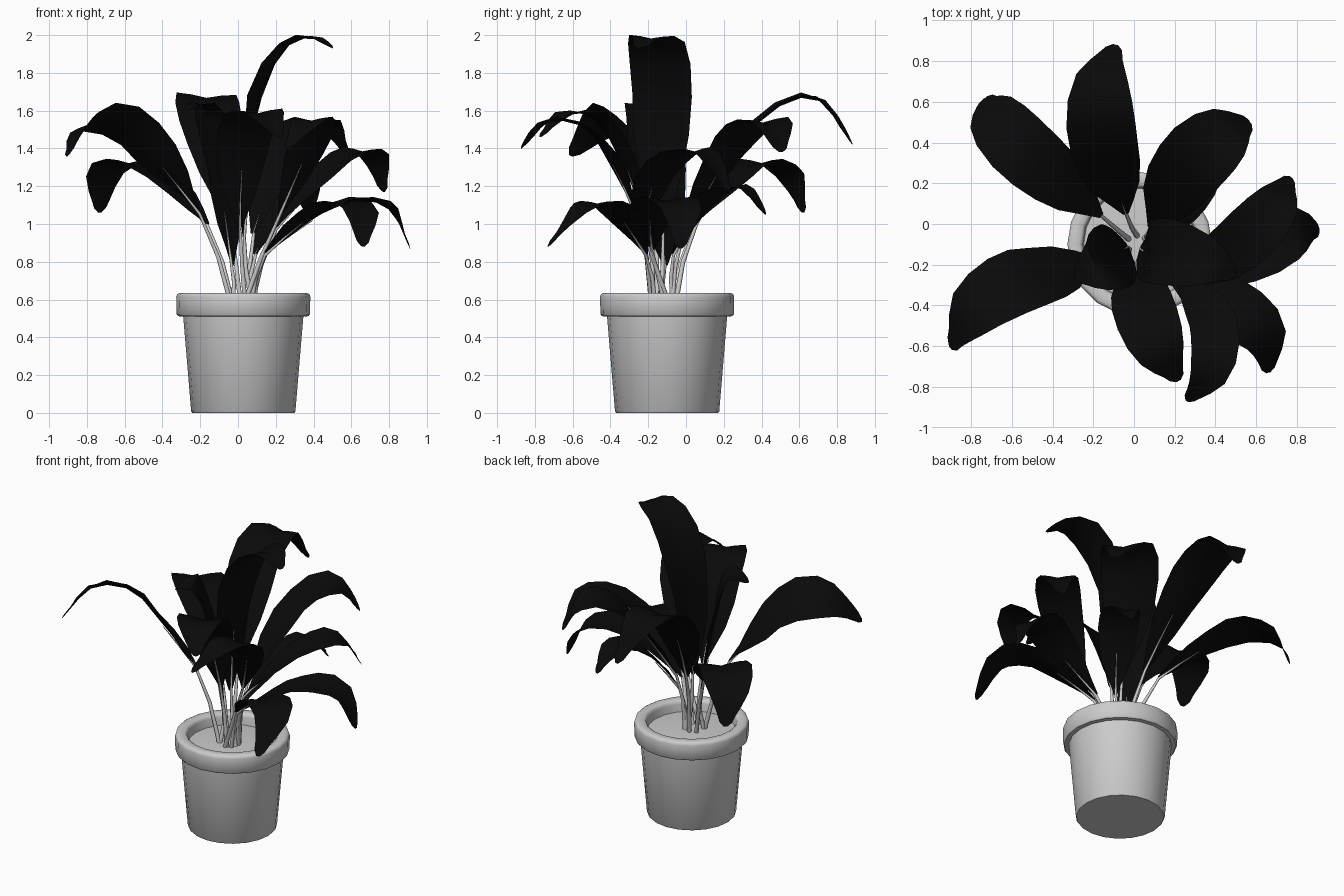
import bpy, bmesh, math
from mathutils import Vector

if "Cube" in bpy.data.objects:
    bpy.data.objects.remove(bpy.data.objects["Cube"])

CX, CY = 0.028, -0.10
black = bpy.data.materials.new("leaf_black")
black.diffuse_color = (0.003, 0.003, 0.003, 1)
black.use_nodes = True
black.node_tree.nodes["Principled BSDF"].inputs["Base Color"].default_value = black.diffuse_color


def add_object(name, bm, angle=40):
    me = bpy.data.meshes.new(name)
    bm.to_mesh(me)
    bm.free()
    ob = bpy.data.objects.new(name, me)
    bpy.context.collection.objects.link(ob)
    bpy.ops.object.select_all(action='DESELECT')
    ob.select_set(True)
    bpy.context.view_layer.objects.active = ob
    bpy.ops.object.shade_smooth_by_angle(angle=math.radians(angle))
    return ob


def lathe(name, profile, sides=20):
    bm = bmesh.new()
    vs = [bm.verts.new((r, 0, z)) for r, z in profile]
    es = [bm.edges.new(p) for p in zip(vs, vs[1:])]
    bmesh.ops.spin(bm, geom=vs + es, axis=(0, 0, 1), cent=(0, 0, 0),
                   angle=math.tau, steps=sides)
    bmesh.ops.remove_doubles(bm, verts=bm.verts, dist=1e-4)
    bmesh.ops.recalc_face_normals(bm, faces=bm.faces)
    bmesh.ops.translate(bm, verts=bm.verts, vec=(CX, CY, 0))
    return add_object(name, bm)


def spline(pts, t):
    """Catmull-Rom point at t in 0..1"""
    p = [2 * pts[0] - pts[1]] + pts + [2 * pts[-1] - pts[-2]]
    f = t * (len(pts) - 1)
    i = min(int(f), len(pts) - 2)
    f -= i
    a, b, c, d = p[i:i + 4]
    return 0.5 * (2 * b + (c - a) * f + (2 * a - 5 * b + 4 * c - d) * f * f
                  + (3 * b - a - 3 * c + d) * f ** 3)


# half-width of the blade along its length
OUTLINE = [(0, .08), (.08, .36), (.18, .7), (.3, .9), (.42, .98), (.54, 1),
           (.66, .93), (.77, .76), (.86, .52), (.92, .35), (.97, .24), (1, .07)]


def leaf(name, width, roll, *points):
    pts = [Vector(p) for p in points]
    out = pts[-1] - pts[0]
    out.z = 0
    out.normalize()
    roll = math.radians(roll)
    # blade: a folded ribbon along the midrib
    bm = bmesh.new()
    rows = []
    for k, (t, w) in enumerate(OUTLINE):
        c = spline(pts, t)
        tan = (spline(pts, min(t + .02, 1)) - spline(pts, max(t - .02, 0))).normalized()
        d = Vector((tan.x, tan.y, 0)) + out * 0.6
        side = Vector((d.y, -d.x, 0))
        side = (side - tan * side.dot(tan)).normalized()
        nor = side.cross(tan)
        r = roll * min(1, t * 3)
        side, nor = (side * math.cos(r) + nor * math.sin(r),
                     nor * math.cos(r) - side * math.sin(r))
        h = w * width / 2
        rows.append([bm.verts.new(c + side * u * h + nor * h *
                     (0.24 * abs(u) - 0.1 * u * u + 0.04 * u * math.sin(k * 1.9)))
                     for u in (-1, -.5, 0, .5, 1)])
    for a, b in zip(rows, rows[1:]):
        for j in range(4):
            bm.faces.new((a[j], a[j + 1], b[j + 1], b[j]))
    add_object(name + "_leaf", bm, 60).data.materials.append(black)
    # stem: tapered tube from the soil to the underside of the blade
    base = Vector((0.02, -0.12, 0.55)) + out * 0.06
    path = [base, base.lerp(pts[0], .5) - out * 0.012 + Vector((0, 0, .02))]
    path += [spline(pts, t) - Vector((0, 0, .006)) + out * 0.004 for t in (0, .12, .24)]
    cu = bpy.data.curves.new(name + "_stem", 'CURVE')
    cu.dimensions = '3D'
    cu.bevel_depth = 0.013
    cu.bevel_resolution = 1
    cu.use_fill_caps = True
    sp = cu.splines.new('POLY')
    sp.points.add(len(path) - 1)
    for p, co, rad in zip(sp.points, path, (1.1, .9, .65, .4, .15)):
        p.co = (*co, 1)
        p.radius = rad
    bpy.context.collection.objects.link(bpy.data.objects.new(name + "_stem", cu))


# pot with a heavy rim, and the soil
lathe("pot", [(0, 0), (.27, 0), (.276, .008), (.318, .51), (.345, .512), (.353, .522),
              (.355, .615), (.35, .628), (.338, .635), (.296, .635), (.285, .628),
              (.279, .612), (.272, .52), (0, .52)])
lathe("soil", [(0, .57), (.2, .567), (.276, .56)])

# leaves: width, roll in degrees, midrib points from blade base to tip
leaf("back_left", .33, 0, (-.16, .04, 1.0), (-.36, .21, 1.2), (-.55, .37, 1.32),
     (-.69, .53, 1.26), (-.73, .62, 1.06))
leaf("back", .34, 0, (-.04, .05, 1.0), (-.11, .25, 1.36), (-.16, .46, 1.6),
     (-.16, .69, 1.66), (-.09, .88, 1.42))
leaf("back_right", .36, 0, (.08, -.02, .95), (.19, .17, 1.28), (.31, .33, 1.49),
     (.45, .44, 1.53), (.57, .5, 1.38))
leaf("back_right_low", .25, 0, (.09, -.07, .84), (.19, .06, 1.05), (.28, .19, 1.17),
     (.34, .31, 1.18), (.38, .42, 1.05))
leaf("right_upper", .28, 0, (.2, -.23, .98), (.4, -.18, 1.2), (.57, -.05, 1.35),
     (.7, .1, 1.37), (.77, .23, 1.17))
leaf("right_lower", .29, 0, (.15, -.18, .86), (.4, -.19, 1.03), (.62, -.12, 1.12),
     (.8, -.03, 1.08), (.91, -.03, .87))
leaf("front_right_low", .28, 0, (.14, -.21, .84), (.35, -.33, 1.02), (.52, -.43, 1.1),
     (.64, -.55, 1.07), (.66, -.73, .88))
leaf("front_right_high", .24, 0, (.22, -.26, 1.05), (.34, -.39, 1.33), (.4, -.54, 1.51),
     (.37, -.73, 1.54), (.26, -.87, 1.4))
leaf("front", .31, 0, (.01, -.2, .98), (.02, -.31, 1.3), (.06, -.45, 1.54),
     (.13, -.62, 1.58), (.22, -.77, 1.46))
leaf("left", .36, -25, (-.2, -.17, 1.06), (-.4, -.24, 1.31), (-.59, -.3, 1.51),
     (-.79, -.43, 1.53), (-.9, -.61, 1.36))
leaf("tall", .33, 0, (.03, -.12, .93), (.06, -.14, 1.3), (.1, -.13, 1.64),
     (.22, -.15, 1.9), (.37, -.19, 1.985), (.5, -.25, 1.93))
leaf("upright", .34, 0, (-.03, -.11, .78), (-.07, -.14, 1.08), (-.12, -.17, 1.38),
     (-.18, -.21, 1.62), (-.29, -.26, 1.59))
